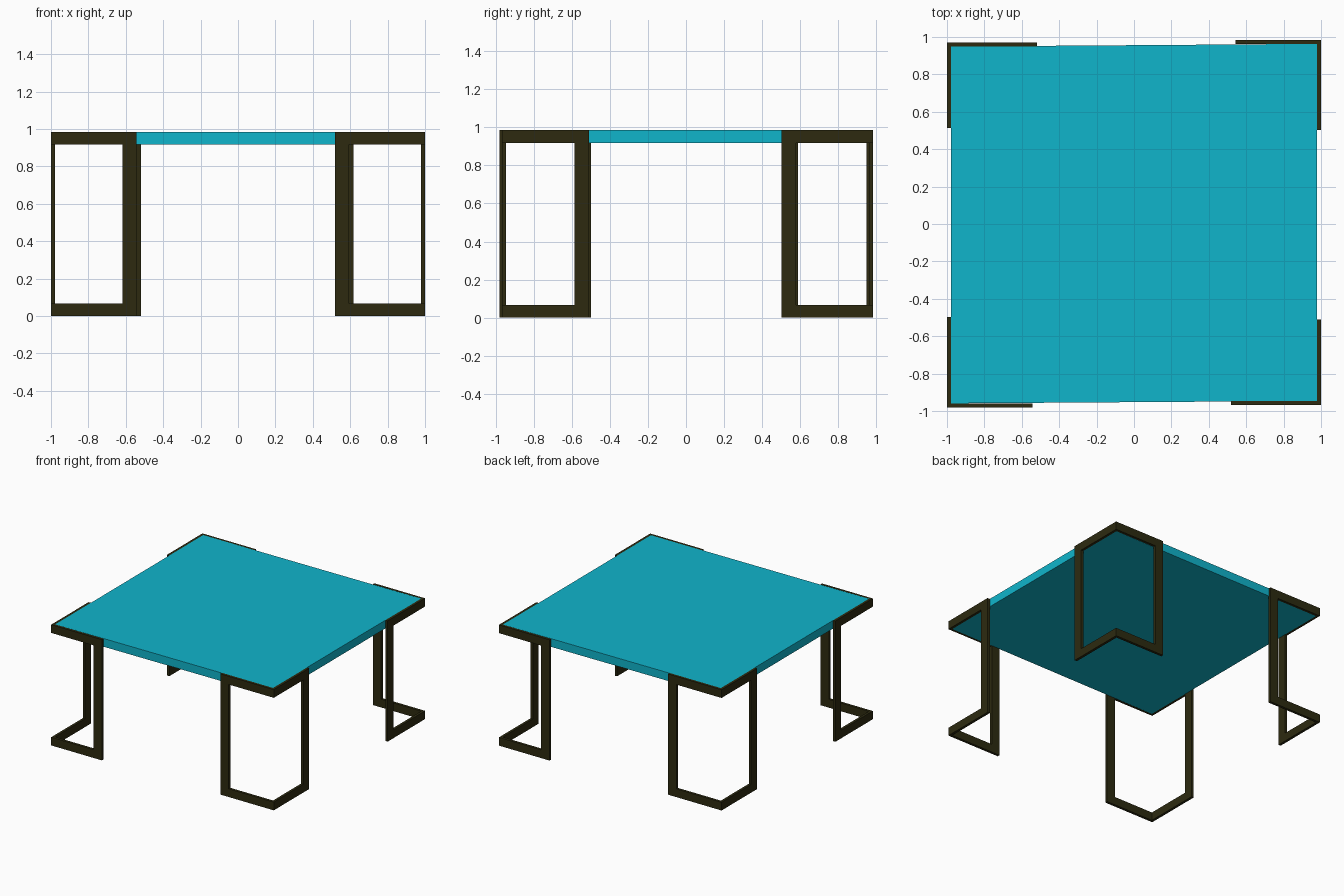
import bpy
import bmesh
from mathutils import Vector

cube = bpy.data.objects.get("Cube")
if cube:
    bpy.data.objects.remove(cube, do_unlink=True)

HEIGHT = 0.985      # overall table height
RAIL = 0.067        # height of the rails and of the table top
POST = 0.075        # width of the upright posts
PLATE = 0.021       # thickness of the flat bars
LONG, SHORT = 0.482, 0.457


def make_material(name, color):
    mat = bpy.data.materials.new(name)
    mat.use_nodes = True
    mat.diffuse_color = color
    mat.node_tree.nodes["Principled BSDF"].inputs["Base Color"].default_value = color
    return mat


def add_prism(bm, points, offset):
    """Closed prism from a flat outline and an extrusion vector."""
    face = bm.faces.new([bm.verts.new(p) for p in points])
    extruded = bmesh.ops.extrude_face_region(bm, geom=[face])
    verts = [g for g in extruded["geom"] if isinstance(g, bmesh.types.BMVert)]
    bmesh.ops.translate(bm, verts=verts, vec=offset)


def finish(bm, name, mat):
    bmesh.ops.recalc_face_normals(bm, faces=bm.faces[:])
    mesh = bpy.data.meshes.new(name)
    bm.to_mesh(mesh)
    bm.free()
    mesh.materials.append(mat)
    obj = bpy.data.objects.new(name, mesh)
    bpy.context.collection.objects.link(obj)
    return obj


def arm_outline(start, end):
    """C-shaped side of a leg: two rails joined by a post at the far end."""
    inner = end - POST
    return [(start, 0), (end, 0), (end, HEIGHT), (start, HEIGHT),
            (start, HEIGHT - RAIL), (inner, HEIGHT - RAIL),
            (inner, RAIL), (start, RAIL)]


def make_leg(name, corner, len_x, len_y, mat):
    cx, cy = corner
    sx, sy = (-1 if cx > 0 else 1), (-1 if cy > 0 else 1)
    bm = bmesh.new()
    # arm along the front or back edge
    add_prism(bm, [(cx + sx * u, cy, z) for u, z in arm_outline(0, len_x)],
              Vector((0, sy * PLATE, 0)))
    # arm along the side edge, butted against the first
    add_prism(bm, [(cx, cy + sy * u, z) for u, z in arm_outline(PLATE, len_y)],
              Vector((sx * PLATE, 0, 0)))
    return finish(bm, name, mat)


teal = make_material("teal", (0.005, 0.46, 0.60, 1))
bronze = make_material("dark_bronze", (0.026, 0.023, 0.005, 1))

# Four corner legs, long and short arms alternating around the table
corners = {
    "front_right_leg": ((-1, -0.98), SHORT, LONG),
    "front_left_leg": ((1, -0.967), LONG, SHORT),
    "back_left_leg": ((1, 0.984), SHORT, LONG),
    "back_right_leg": ((-1, 0.97), LONG, SHORT),
}
for name, (corner, len_x, len_y) in corners.items():
    make_leg(name, corner, len_x, len_y, bronze)

# Slightly skewed top slab that fills the space between the legs
bm = bmesh.new()
outline = []
for (cx, cy), _, _ in corners.values():
    outline.append((cx - PLATE * (1 if cx > 0 else -1),
                    cy - PLATE * (1 if cy > 0 else -1), HEIGHT - RAIL))
add_prism(bm, outline, Vector((0, 0, RAIL)))
finish(bm, "table_top", teal)
